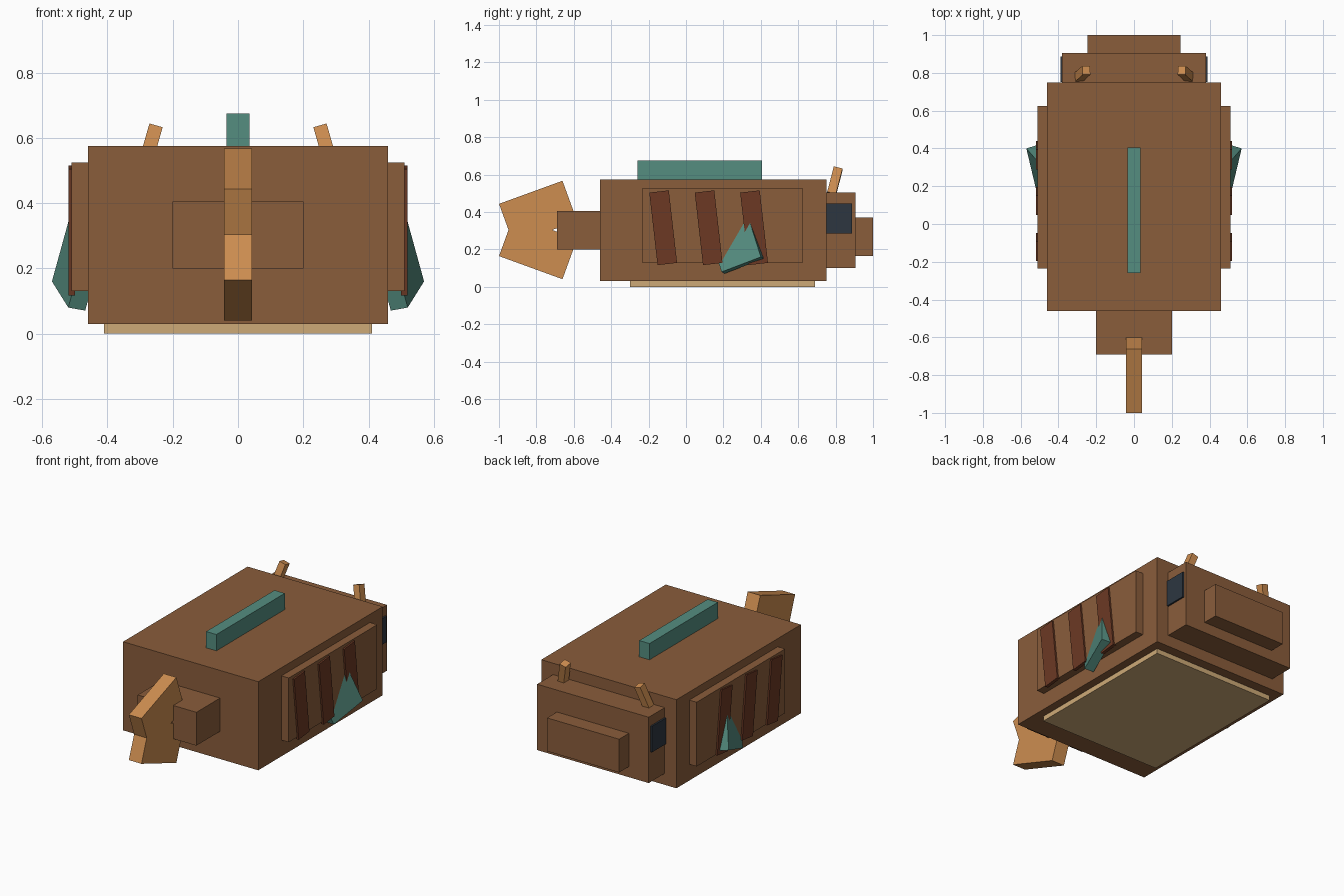
import bpy
import bmesh
from math import radians
from mathutils import Matrix, Vector, Euler

cube = bpy.data.objects.get("Cube")
if cube:
    bpy.data.objects.remove(cube, do_unlink=True)


def material(name, rgb):
    """Flat material from display values, stored as linear."""
    linear = [((c / 255 + 0.055) / 1.055) ** 2.4 for c in rgb]
    mat = bpy.data.materials.new(name)
    mat.use_nodes = True
    mat.diffuse_color = (*linear, 1)
    mat.node_tree.nodes["Principled BSDF"].inputs["Base Color"].default_value = (*linear, 1)
    return mat


brown = material("scale brown", (138, 93, 59))
tan = material("belly tan", (206, 170, 119))
teal = material("fin teal", (85, 141, 128))
rust = material("stripe rust", (108, 57, 36))
orange = material("tail orange", (205, 141, 80))
dark = material("eye slate", (45, 54, 64))


def make(name, mat, matrix):
    """Unit cube carried by a matrix into its final place."""
    bm = bmesh.new()
    bmesh.ops.create_cube(bm, size=1, matrix=matrix)
    bmesh.ops.recalc_face_normals(bm, faces=bm.faces)
    mesh = bpy.data.meshes.new(name)
    bm.to_mesh(mesh)
    bm.free()
    mesh.materials.append(mat)
    obj = bpy.data.objects.new(name, mesh)
    bpy.context.collection.objects.link(obj)
    return obj


def span(name, mat, x, y, z):
    """Upright box between the given limits."""
    low, high = Vector((x[0], y[0], z[0])), Vector((x[1], y[1], z[1]))
    return make(name, mat, Matrix.LocRotScale((low + high) / 2, None, high - low))


def tilted(name, mat, centre, size, angles):
    turn = Euler([radians(a) for a in angles])
    return make(name, mat, Matrix.LocRotScale(Vector(centre), turn, Vector(size)))


# Body, belly, head and snout
span("body", brown, (-0.46, 0.46), (-0.46, 0.75), (0.03, 0.575))
span("belly", tan, (-0.41, 0.41), (-0.30, 0.69), (0, 0.04))
span("head", brown, (-0.38, 0.38), (0.74, 0.905), (0.10, 0.505))
span("snout", brown, (-0.245, 0.245), (0.89, 1.0), (0.165, 0.37))

# Back fin and tail
span("back_fin", teal, (-0.035, 0.035), (-0.26, 0.405), (0.56, 0.675))
span("tail_stem", brown, (-0.2, 0.2), (-0.69, -0.45), (0.2, 0.405))
for label, up in (("upper", 1), ("lower", -1)):
    tilted(label + "_tail_lobe", orange, (0, -0.791, 0.304 + 0.094 * up),
           (0.086, 0.361, 0.2285), (20 * up, 0, 0))

# Side fin axes: along its lower edge, up its height, and inward
along = Vector((0.05, 0.21, 0.08))
rise = Vector((-0.05, -0.07, 0.16))
rise = (rise - rise.project(along)).normalized() * 0.25
inward = rise.cross(along).normalized() * 0.055
if inward.x > 0:
    inward.negate()
corner = Vector((0.57, 0.40, 0.16))
fin_matrix = Matrix((along, rise, inward)).transposed().to_4x4()
fin_matrix.translation = corner + (rise + inward - along) / 2

# Paired parts
for label, s in (("left", 1), ("right", -1)):
    span(label + "_side_panel", brown, sorted((0.45 * s, 0.51 * s)), (-0.235, 0.625), (0.13, 0.525))
    for i in range(3):
        tilted(f"{label}_stripe_{i + 1}", rust, (0.51 * s, -0.122 + 0.243 * i, 0.316),
               (0.02, 0.105, 0.39), (6.5, 0, 0))
    span(label + "_eye", dark, sorted((0.37 * s, 0.39 * s)), (0.752, 0.888), (0.285, 0.445))
    tilted(label + "_horn", orange, (0.272 * s, 0.796, 0.565), (0.042, 0.048, 0.145), (-14, -16 * s, 0))
    make(label + "_side_fin", teal, Matrix.Diagonal((s, 1, 1, 1)) @ fin_matrix)
